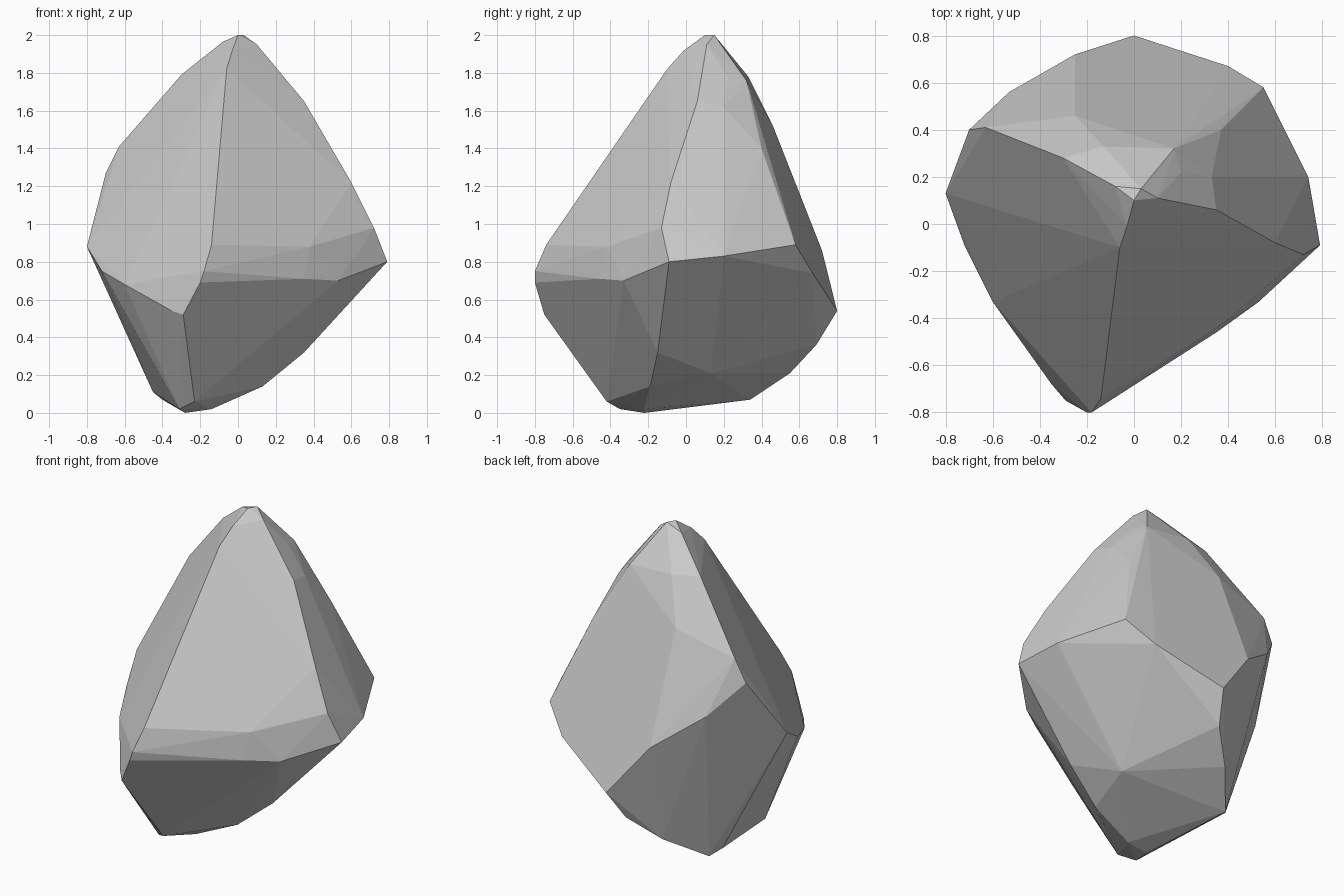
import bpy, bmesh

if "Cube" in bpy.data.objects:
    bpy.data.objects.remove(bpy.data.objects["Cube"])

# Ridges of the rock, each a short path of corner points
crown = [(0, .1, 2), (.03, .15, 2), (-.08, .16, 1.965)]
front_ridge = [(-.03, -.01, 1.92), (-.06, -.1, 1.82), (-.14, -.74, .89), (-.18, -.8, .75),
               (-.2, -.8, .69), (-.29, -.75, .52)]
right_ridge = [(.1, .11, 1.95), (.35, .06, 1.65), (.6, -.08, 1.22), (.72, -.13, .98), (.79, -.09, .8)]
back_right_ridge = [(.2, .22, 1.78), (.33, .2, 1.62), (.37, .4, 1.4), (.55, .58, .89), (.74, .2, .83)]
back_ridge = [(.17, .32, 1.76), (-.13, .33, 1.78), (-.25, .46, 1.52), (.4, .67, .74), (0, .8, .54)]
left_ridge = [(-.3, .28, 1.79), (-.63, .41, 1.41), (-.7, .4, 1.27), (-.8, .13, .88)]
back_left_edge = [(-.53, .56, 1.07), (-.25, .72, .86)]
front_left_edge = [(-.35, -.68, .54), (-.6, -.33, .68), (-.72, -.09, .75)]
front_right_edge = [(.35, -.46, .71), (.38, -.42, .88), (.53, -.33, .7), (.65, -.22, .76)]

# Underside corners
keel = [(.35, -.15, .32), (.13, -.19, .14), (-.14, -.22, .02), (-.28, -.22, 0)]
base = [(-.23, -.42, .06), (-.31, -.35, .02), (-.45, .28, .11), (-.4, .34, .07),
        (-.31, .45, .17), (-.22, .55, .21), (-.06, .69, .36), (.2, .13, .21)]

# Rock: flat-faced hull stretched over the ridges
bm = bmesh.new()
for path in (crown, front_ridge, right_ridge, back_right_ridge, back_ridge, left_ridge,
             back_left_edge, front_left_edge, front_right_edge, keel, base):
    for p in path:
        bm.verts.new(p)
bmesh.ops.convex_hull(bm, input=bm.verts)
loose = [v for v in bm.verts if not v.link_faces]
bmesh.ops.delete(bm, geom=loose, context='VERTS')

# Merge nearly flat neighbours into larger facets
bmesh.ops.dissolve_limit(bm, angle_limit=0.04, verts=bm.verts, edges=bm.edges)
bmesh.ops.recalc_face_normals(bm, faces=bm.faces)

mesh = bpy.data.meshes.new("rock")
bm.to_mesh(mesh)
bm.free()
rock = bpy.data.objects.new("rock", mesh)
bpy.context.collection.objects.link(rock)
